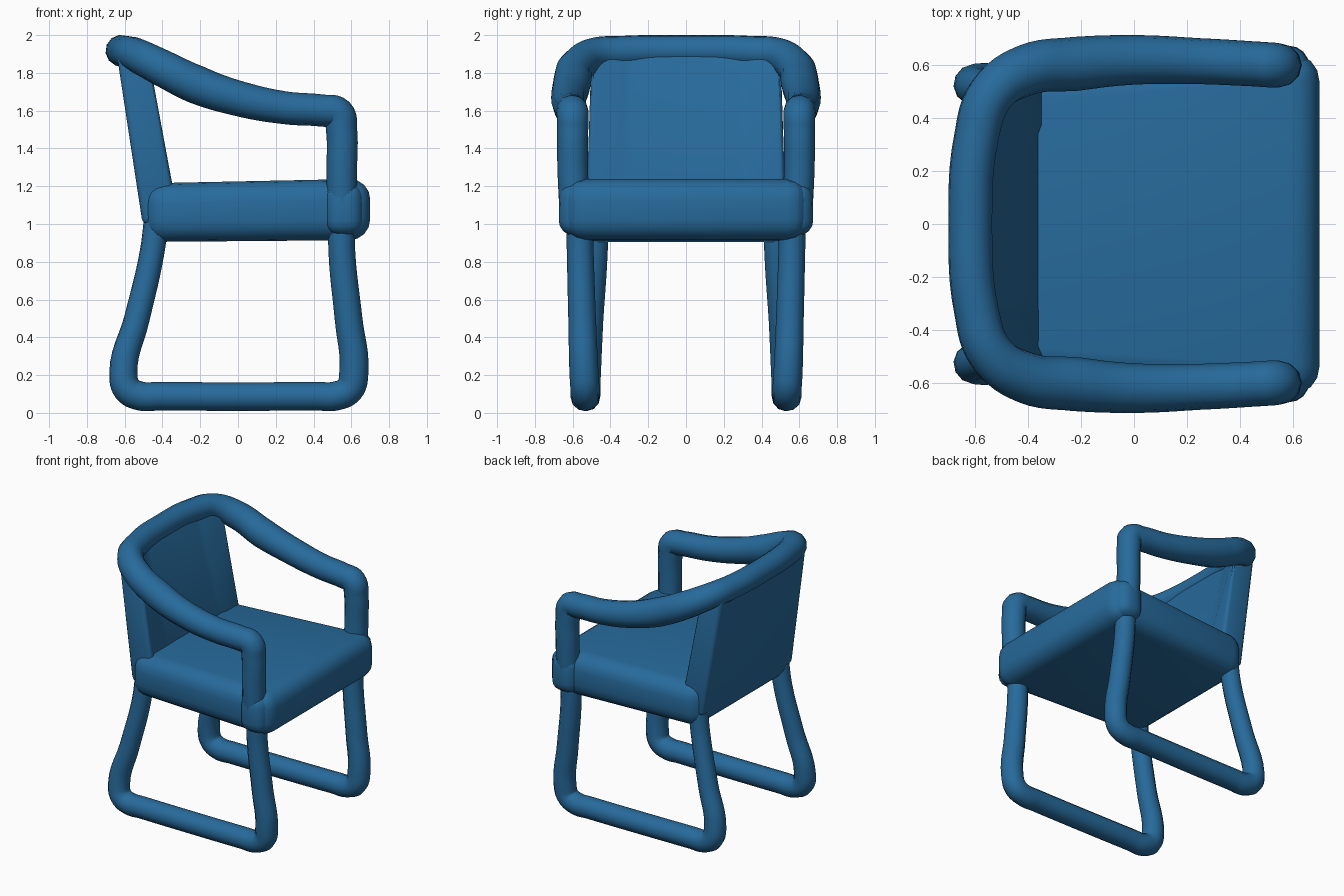
import bpy, bmesh

cube = bpy.data.objects.get("Cube")
if cube:
    bpy.data.objects.remove(cube, do_unlink=True)

BLUE = (0.02, 0.145, 0.33, 1.0)
blue = bpy.data.materials.new("blue")
blue.use_nodes = True
blue.diffuse_color = BLUE
blue.node_tree.nodes["Principled BSDF"].inputs["Base Color"].default_value = BLUE


def finish(obj, angle=0.6):
    """Give the part its colour and smooth its soft edges."""
    obj.data.materials.clear()
    obj.data.materials.append(blue)
    bpy.ops.object.select_all(action="DESELECT")
    obj.select_set(True)
    bpy.context.view_layer.objects.active = obj
    if obj.type == "CURVE":
        bpy.ops.object.convert(target="MESH")
    bpy.ops.object.shade_smooth_by_angle(angle=angle)


def tube(name, points, radius):
    """Round bar through points (x, y, z, thickness factor)."""
    curve = bpy.data.curves.new(name, "CURVE")
    curve.dimensions = "3D"
    curve.bevel_depth = radius
    curve.bevel_resolution = 4
    curve.resolution_u = 6
    curve.use_fill_caps = True
    spline = curve.splines.new("BEZIER")
    spline.bezier_points.add(len(points) - 1)
    for bp, (x, y, z, r) in zip(spline.bezier_points, points):
        bp.co = (x, y, z)
        bp.radius = r
        bp.handle_left_type = bp.handle_right_type = "AUTO"
    obj = bpy.data.objects.new(name, curve)
    bpy.context.collection.objects.link(obj)
    finish(obj)


def rounded_block(name, bottom, top, width, segments=4):
    """Block between two matching rings of corners, with round edges."""
    bm = bmesh.new()
    low = [bm.verts.new(c) for c in bottom]
    high = [bm.verts.new(c) for c in top]
    bm.faces.new(low[::-1])
    bm.faces.new(high)
    n = len(low)
    for i in range(n):
        j = (i + 1) % n
        bm.faces.new((low[i], low[j], high[j], high[i]))
    bmesh.ops.recalc_face_normals(bm, faces=bm.faces)
    bmesh.ops.bevel(bm, geom=bm.edges[:], offset=width, segments=segments,
                    profile=0.5, affect="EDGES", clamp_overlap=True)
    mesh = bpy.data.meshes.new(name)
    bm.to_mesh(mesh)
    bm.free()
    obj = bpy.data.objects.new(name, mesh)
    bpy.context.collection.objects.link(obj)
    finish(obj)
    return obj


def ring(back, front, back_w, front_w, z, rise=0.0):
    """Four corners; the front edge sits higher by rise."""
    return [(back, -back_w, z), (front, -front_w, z + rise),
            (front, front_w, z + rise), (back, back_w, z)]


def panel_ring(back, wing, middle, w, z):
    """Back panel section: side edges reach further forward than the middle."""
    return [(back, -w, z), (wing, -w, z), (middle, -0.6 * w, z),
            (middle, 0.6 * w, z), (wing, w, z), (back, w, z)]


# Thick cushion seat, a little narrower at the rear
rounded_block("seat", ring(-0.5, 0.7, 0.57, 0.65, 0.905, 0.01),
              ring(-0.5, 0.7, 0.57, 0.65, 1.215, 0.025), 0.11)

# Leaning back panel with forward-curving sides
rounded_block("back_panel", panel_ring(-0.505, -0.31, -0.305, 0.53, 1.0),
              panel_ring(-0.645, -0.47, -0.55, 0.5, 1.92), 0.03, 3)

# One bent bar forms both arms, their front posts and the top of the back
half_rail = [
    (0.55, 0.59, 1.08, 0.95), (0.55, 0.60, 1.3, 0.95), (0.548, 0.60, 1.5, 0.97),
    (0.53, 0.60, 1.585, 1.0), (0.45, 0.605, 1.6, 1.0), (0.25, 0.615, 1.615, 1.02),
    (0.0, 0.62, 1.665, 1.1), (-0.22, 0.605, 1.738, 1.2), (-0.41, 0.58, 1.83, 1.14),
    (-0.54, 0.49, 1.895, 1.05), (-0.595, 0.33, 1.912, 1.0),
]
other_half = [(x, -y, z, r) for x, y, z, r in reversed(half_rail)]
tube("arm_and_back_rail", half_rail + [(-0.618, 0.0, 1.917, 0.98)] + other_half, 0.085)

for side, s in (("left", 1), ("right", -1)):
    # Sled leg frame: front leg, floor bar and rear leg in one loop
    tube("leg_frame_" + side, [
        (0.55, s * 0.565, 1.05, 0.92), (0.55, s * 0.56, 0.85, 0.92), (0.585, s * 0.55, 0.5, 0.95),
        (0.613, s * 0.54, 0.21, 1.0), (0.59, s * 0.535, 0.125, 1.0), (0.52, s * 0.535, 0.09, 1.0),
        (0.42, s * 0.535, 0.088, 0.98), (-0.42, s * 0.53, 0.088, 0.98), (-0.52, s * 0.53, 0.09, 1.0),
        (-0.585, s * 0.53, 0.125, 1.0), (-0.607, s * 0.525, 0.21, 0.97), (-0.535, s * 0.505, 0.5, 0.88),
        (-0.455, s * 0.48, 0.85, 0.85), (-0.43, s * 0.475, 1.05, 0.85)], 0.077)

    # Collar where the arm post enters the seat corner
    collar = rounded_block("post_collar_" + side, ring(0.46, 0.665, 0.1, 0.1, 0.94),
                           ring(0.46, 0.66, 0.095, 0.095, 1.22), 0.08)
    collar.location = (0, s * 0.575, 0)
